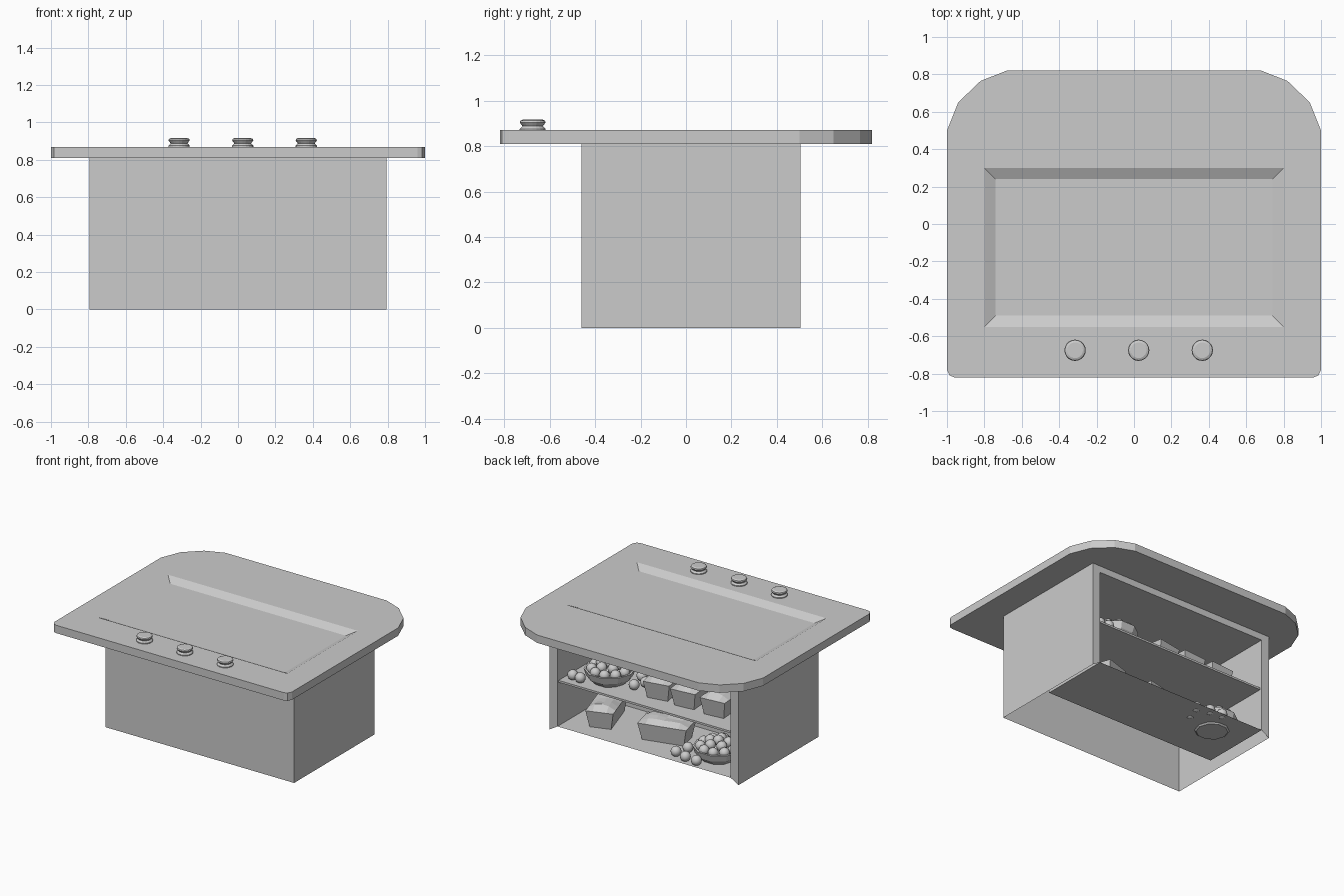
import bpy, bmesh, math, random
from mathutils import Vector, Matrix

if "Cube" in bpy.data.objects:
    bpy.data.objects.remove(bpy.data.objects["Cube"])

random.seed(4)


def finish(name, bm, loc=(0, 0, 0), rot=0, smooth=False, fix=True):
    if fix:
        bmesh.ops.recalc_face_normals(bm, faces=bm.faces)
    me = bpy.data.meshes.new(name)
    bm.to_mesh(me)
    bm.free()
    ob = bpy.data.objects.new(name, me)
    bpy.context.collection.objects.link(ob)
    ob.location = loc
    ob.rotation_euler.z = rot
    if smooth:
        for p in me.polygons:
            p.use_smooth = True
    return ob


def prism(name, outline, z0, z1):
    bm = bmesh.new()
    f = bm.faces.new([bm.verts.new((x, y, z0)) for x, y in outline])
    r = bmesh.ops.extrude_face_region(bm, geom=[f], use_keep_orig=True)
    top = [v for v in r["geom"] if isinstance(v, bmesh.types.BMVert)]
    bmesh.ops.translate(bm, vec=(0, 0, z1 - z0), verts=top)
    return finish(name, bm)


def lathe(name, profile, sides, loc):
    bm = bmesh.new()
    vs = [bm.verts.new((r, 0, z)) for r, z in profile]
    es = [bm.edges.new(p) for p in zip(vs, vs[1:])]
    bmesh.ops.spin(bm, geom=vs + es, cent=(0, 0, 0), axis=(0, 0, 1),
                   angle=2 * math.pi, steps=sides, use_duplicate=False)
    bmesh.ops.remove_doubles(bm, verts=bm.verts, dist=0.0005)
    return finish(name, bm, loc)


def balls(name, centres, radius):
    bm = bmesh.new()
    for c in centres:
        bmesh.ops.create_uvsphere(bm, u_segments=12, v_segments=8, radius=radius,
                                  matrix=Matrix.Translation(c))
    return finish(name, bm, smooth=True)


# Counter top: small rounded front corners, large faceted back corners
half = [(0.96, -0.82), (0.985, -0.81), (1, -0.78), (1, 0.5),
        (0.94, 0.65), (0.82, 0.765), (0.68, 0.82)]
top = prism("counter_top", half + [(-x, y) for x, y in reversed(half)], 0.81, 0.87)

# Sloped recess cut in the counter top
bm = bmesh.new()
bmesh.ops.create_cube(bm, size=1)
for v in bm.verts:
    up = v.co.z > 0
    grow = 0.06 if up else 0
    v.co = ((0.74 + grow) * (1 if v.co.x > 0 else -1),
            0.24 + grow if v.co.y > 0 else -0.49 - grow, 0.87 if up else 0.84)
# extend the cutter above the surface along the same slope
for v in bm.verts:
    if v.co.z > 0.86:
        v.co += Vector((math.copysign(0.06, v.co.x), 0.06 if v.co.y > 0 else -0.06, 0.03))
cutter = finish("recess_cutter", bm)
cutter.hide_render = True
cutter.hide_viewport = True
mod = top.modifiers.new("recess", "BOOLEAN")
mod.object = cutter
mod.operation = "DIFFERENCE"
mod.solver = "EXACT"

# Cabinet: open underneath, with a cavity pushed in from the back
bm = bmesh.new()
bmesh.ops.create_cube(bm, size=1)
for v in bm.verts:
    v.co = (math.copysign(0.795, v.co.x), 0.505 if v.co.y > 0 else -0.46,
            0.81 if v.co.z > 0 else 0)
bm.normal_update()
bottom = [f for f in bm.faces if f.normal.z < -0.9]
bmesh.ops.delete(bm, geom=bottom, context="FACES_ONLY")
back = [f for f in bm.faces if f.normal.y > 0.9]
bmesh.ops.inset_region(bm, faces=back, thickness=0.05)
for v in back[0].verts:
    v.co = (math.copysign(0.73, v.co.x), 0.505, 0.76 if v.co.z > 0.4 else 0.04)
inner = bmesh.ops.extrude_discrete_faces(bm, faces=back)["faces"][0]
bmesh.ops.translate(bm, vec=(0, -0.55, 0), verts=inner.verts)
finish("cabinet", bm, fix=False)

# Shelf
prism("shelf", [(-0.73, -0.045), (0.73, -0.045), (0.73, 0.49), (-0.73, 0.49)], 0.37, 0.385)

# Control knobs
knob = [(0, 0), (0.057, 0), (0.057, 0.006), (0.045, 0.018), (0.057, 0.034),
        (0.054, 0.042), (0.042, 0.047), (0, 0.047)]
for i, x in enumerate((-0.315, 0.025, 0.365)):
    lathe(f"knob_{i}", knob, 20, (x, -0.675, 0.87))


# Loaf in a tapered tin with a lumpy top
def loaf(name, loc, rot):
    bm = bmesh.new()
    bmesh.ops.create_grid(bm, x_segments=6, y_segments=4, size=1)
    for v in bm.verts:
        x, y = v.co.x, v.co.y
        inside = abs(x) < 0.99 and abs(y) < 0.99
        z = 0.13 + (0.03 + random.uniform(-0.008, 0.008) if inside else 0)
        v.co = (x * 0.18, y * 0.1, z)
    rim = [e for e in bm.edges if e.is_boundary]
    r = bmesh.ops.extrude_edge_only(bm, edges=rim)
    for v in [g for g in r["geom"] if isinstance(g, bmesh.types.BMVert)]:
        v.co = (v.co.x * 0.86, v.co.y * 0.78, 0)
    bmesh.ops.holes_fill(bm, edges=[e for e in bm.edges if e.is_boundary], sides=0)
    finish(name, bm, loc, rot)


for i, (x, y, z, a) in enumerate([(0.02, 0.2, 0.385, 100), (-0.22, 0.2, 0.385, 95),
                                  (-0.47, 0.2, 0.385, 95), (0.52, 0.21, 0.04, 108),
                                  (0, 0.23, 0.04, 14)]):
    loaf(f"loaf_{i}", (x, y, z), math.radians(a))

# Bowls heaped with round fruit
bowl = [(0, 0), (0.11, 0), (0.165, 0.05), (0.18, 0.1), (0.165, 0.1),
        (0.15, 0.055), (0.1, 0.015), (0, 0.015)]
for i, (x, y, z) in enumerate([(0.44, 0.29, 0.38), (-0.47, 0.28, 0.03)]):
    lathe(f"bowl_{i}", bowl, 10, (x, y, z))
    heap = [(x, y, z + 0.14)]
    for n, r, h in ((5, 0.07, 0.125), (10, 0.125, 0.1)):
        heap += [(x + r * math.cos(k * math.tau / n), y + r * math.sin(k * math.tau / n), z + h)
                 for k in range(n)]
    balls(f"bowl_fruit_{i}", heap, 0.038)

# Loose fruit on the shelf and floor
balls("loose_fruit_shelf", [(0.66, 0.42, 0.42), (0.59, 0.43, 0.42), (0.22, 0.31, 0.42),
                            (0.26, 0.16, 0.42), (0.18, 0.23, 0.42)], 0.038)
balls("loose_fruit_floor", [(-0.21, 0.42, 0.07), (-0.31, 0.45, 0.07), (-0.41, 0.46, 0.07),
                            (-0.24, 0.32, 0.07)], 0.038)
